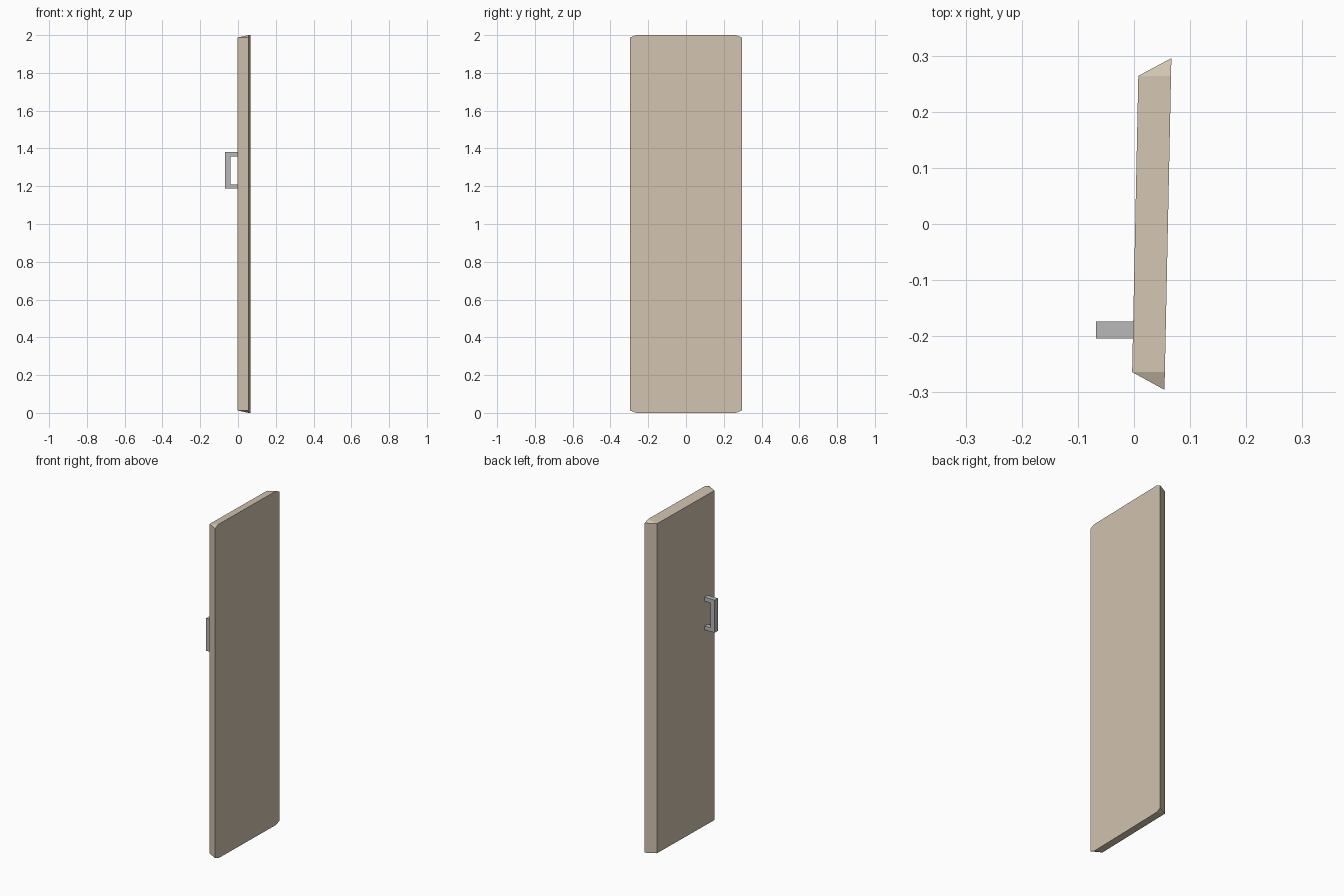
import bpy, bmesh
from mathutils import Vector

if "Cube" in bpy.data.objects:
    bpy.data.objects.remove(bpy.data.objects["Cube"])


def material(name, rgb):
    m = bpy.data.materials.new(name)
    m.diffuse_color = (*rgb, 1)
    m.use_nodes = True
    m.node_tree.nodes["Principled BSDF"].inputs["Base Color"].default_value = m.diffuse_color
    return m


def add_object(name, bm, mat):
    bmesh.ops.recalc_face_normals(bm, faces=bm.faces[:])
    me = bpy.data.meshes.new(name)
    bm.to_mesh(me)
    bm.free()
    me.materials.append(mat)
    ob = bpy.data.objects.new(name, me)
    bpy.context.collection.objects.link(ob)
    return ob


beige = material("beige_paint", (0.64, 0.55, 0.43))
grey = material("grey_metal", (0.48, 0.48, 0.48))

# Door panel: small inner rectangle flaring to a larger, corner-cut outer face,
# the whole slab turned slightly about z (x shifts with y)
SLOPE = 0.0208
Y_IN, Y_OUT, Z_EDGE = 0.264, 0.2955, 0.013
bm = bmesh.new()


def corner(base, y, z):
    return bm.verts.new((base + SLOPE * y, y, z))


inner, outer = [], []
for sy, top in ((-1, False), (1, False), (1, True), (-1, True)):
    z_edge = 2 - Z_EDGE if top else Z_EDGE
    z_end = 2 if top else 0
    v = corner(0.0022, sy * Y_IN, z_edge)
    side = corner(0.0605, sy * Y_OUT, z_edge)
    end = corner(0.0605, sy * Y_IN, z_end)
    inner.append(v)
    # keep the outer loop in walking order
    outer.append((side, end) if (sy < 0) != top else (end, side))
    bm.faces.new((v, side, end))
bm.faces.new(inner)
bm.faces.new([v for pair in outer for v in pair])
for i in range(4):
    j = (i + 1) % 4
    bm.faces.new((inner[i], inner[j], outer[j][0], outer[i][1]))
add_object("door_panel", bm, beige)

# Pull handle: C-shaped profile in xz, extruded along y
profile = [(0.004, 1.187), (-0.068, 1.187), (-0.068, 1.382), (0.004, 1.382),
           (0.004, 1.358), (-0.041, 1.358), (-0.041, 1.209), (0.004, 1.209)]
bm = bmesh.new()
face = bm.faces.new([bm.verts.new((x, -0.204, z)) for x, z in profile])
ext = bmesh.ops.extrude_face_region(bm, geom=[face])
moved = [g for g in ext["geom"] if isinstance(g, bmesh.types.BMVert)]
bmesh.ops.translate(bm, verts=moved, vec=Vector((0, 0.03, 0)))
add_object("pull_handle", bm, grey)
